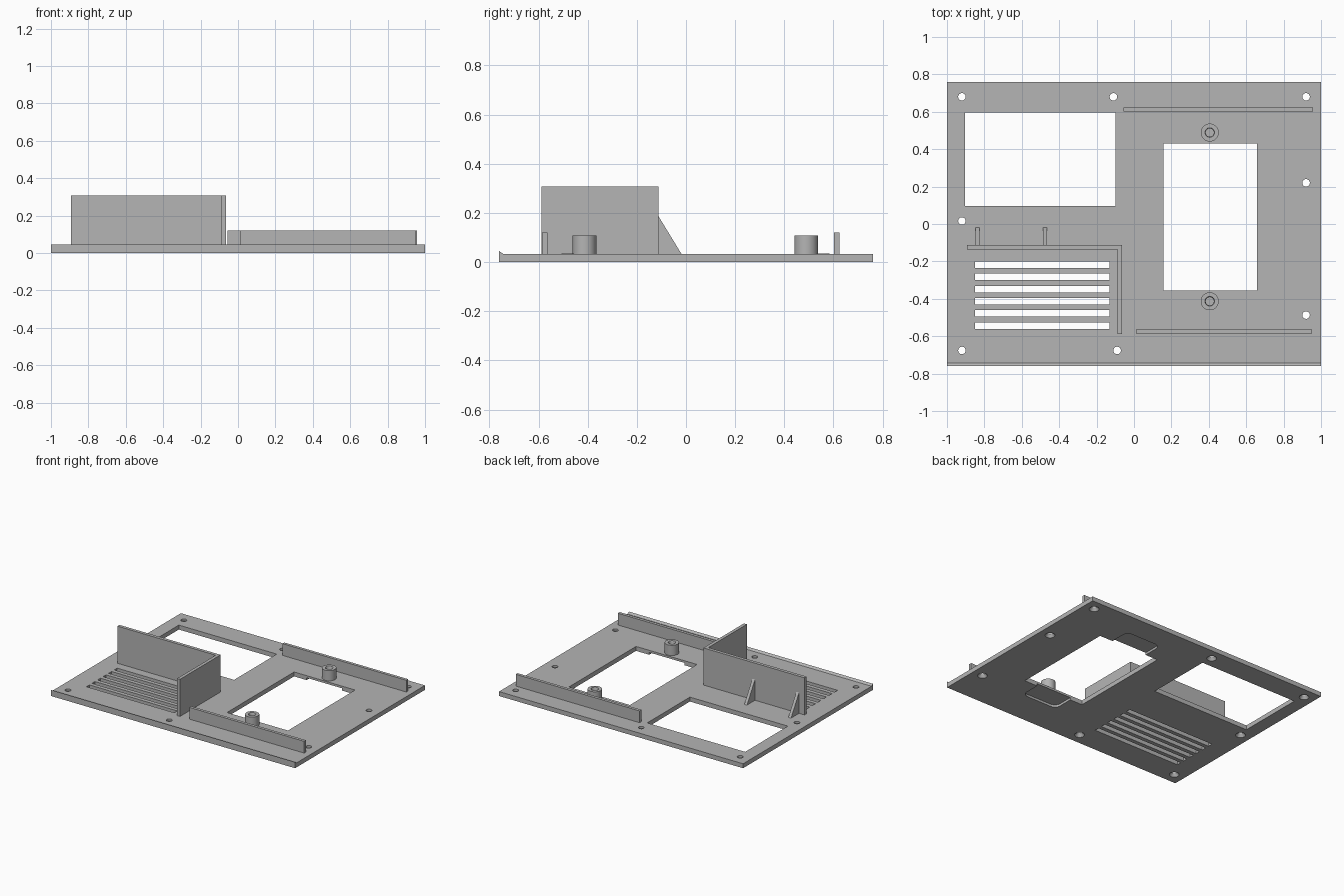
import bpy, bmesh, math
from mathutils import Vector

if "Cube" in bpy.data.objects:
    bpy.data.objects.remove(bpy.data.objects["Cube"])

grey = bpy.data.materials.new("plain grey")
grey.use_nodes = True
grey.diffuse_color = (0.46, 0.46, 0.46, 1)
grey.node_tree.nodes["Principled BSDF"].inputs["Base Color"].default_value = grey.diffuse_color

T = 0.033  # plate thickness
SINK = 0.002  # overlap of raised parts into the plate


def make(name, bm):
    bmesh.ops.recalc_face_normals(bm, faces=bm.faces)
    mesh = bpy.data.meshes.new(name)
    bm.to_mesh(mesh)
    bm.free()
    mesh.materials.append(grey)
    ob = bpy.data.objects.new(name, mesh)
    bpy.context.collection.objects.link(ob)
    return ob


def prism(name, points, offset):
    """Extrude a planar outline along an offset."""
    bm = bmesh.new()
    face = bm.faces.new([bm.verts.new(p) for p in points])
    out = bmesh.ops.extrude_face_region(bm, geom=[face])
    verts = [v for v in out["geom"] if isinstance(v, bmesh.types.BMVert)]
    bmesh.ops.translate(bm, verts=verts, vec=Vector(offset))
    return make(name, bm)


def box(name, x0, x1, y0, y1, z0, z1):
    return prism(name, [(x0, y0, z0), (x1, y0, z0), (x1, y1, z0), (x0, y1, z0)], (0, 0, z1 - z0))


def lathe(name, x, y, z0, z1, r0, r1, segments=32):
    bm = bmesh.new()
    bmesh.ops.create_cone(bm, cap_ends=True, segments=segments, radius1=r0, radius2=r1, depth=z1 - z0)
    bmesh.ops.translate(bm, verts=bm.verts, vec=(x, y, (z0 + z1) / 2))
    return make(name, bm)


def activate(ob):
    bpy.ops.object.select_all(action="DESELECT")
    ob.select_set(True)
    bpy.context.view_layer.objects.active = ob


def cut(target, cutter):
    cutter.hide_render = True
    mod = target.modifiers.new("cut", "BOOLEAN")
    mod.operation = "DIFFERENCE"
    mod.solver = "EXACT"
    mod.object = cutter
    activate(target)
    bpy.ops.object.modifier_apply(modifier=mod.name)
    bpy.data.objects.remove(cutter)


def smooth(ob):
    activate(ob)
    bpy.ops.object.shade_smooth_by_angle(angle=math.radians(30))


# Base plate with two windows
plate = box("base_plate", -1, 1, -0.76, 0.76, 0, T)
cut(plate, box("window_cutter", -0.903, -0.1, 0.097, 0.597, -0.1, 0.1))
cut(plate, box("window_cutter", 0.158, 0.658, -0.355, 0.431, -0.1, 0.1))

# Vent slots
for i in range(6):
    y = -0.218 - i * 0.065
    cut(plate, box("slot_cutter", -0.85, -0.13, y - 0.0175, y + 0.0175, -0.1, 0.1))

# Screw holes, countersunk from below
for x, y in [(-0.92, 0.68), (-0.11, 0.68), (0.92, 0.68), (0.92, 0.22),
             (0.92, -0.487), (-0.09, -0.676), (-0.92, -0.676), (-0.92, 0.016)]:
    cut(plate, lathe("hole_cutter", x, y, -0.1, 0.1, 0.02, 0.02))
    cut(plate, lathe("countersink_cutter", x, y, -0.005, 0.02, 0.037, 0.02))

# Rounded pockets under both ends of the tall window
CX, MID, HALF, R = 0.405, 0.038, 0.145, 0.045
for side in (1, -1):
    end = 0.545
    pts = [(CX - HALF, MID + side * 0.36, -0.05), (CX + HALF, MID + side * 0.36, -0.05)]
    for cx, start in ((CX + HALF - R, 0), (CX - HALF + R, 90)):
        for k in range(7):
            a = math.radians(start + k * 15)
            pts.append((cx + R * math.cos(a), MID + side * (end - R + R * math.sin(a)), -0.05))
    cut(plate, prism("pocket_cutter", pts, (0, 0, 0.067)))
smooth(plate)

# Bevelled lip along the front edge
prism("front_lip", [(-1, -0.76, T - SINK), (-1, -0.743, T - SINK), (-1, -0.743, T), (-1, -0.76, 0.045)], (2, 0, 0))

# Corner shield made of two walls
Z0 = T - SINK
prism("corner_shield", [(-0.893, -0.112, Z0), (-0.064, -0.112, Z0), (-0.064, -0.587, Z0),
                        (-0.088, -0.587, Z0), (-0.088, -0.136, Z0), (-0.893, -0.136, Z0)],
      (0, 0, 0.308 - Z0))

# Triangular braces behind the shield
for name, x in (("outer_brace", -0.848), ("inner_brace", -0.487)):
    prism(name, [(x, -0.114, Z0), (x, -0.017, Z0), (x, -0.114, 0.19)], (0.022, 0, 0))

# Low guide rails
box("back_rail", -0.057, 0.958, 0.602, 0.624, Z0, 0.12)
box("front_rail", 0.011, 0.953, -0.586, -0.564, Z0, 0.12)

# Hollow mounting posts with a flush round mark beside each
for name, side in (("back", 1), ("front", -1)):
    y = MID + side * 0.451
    post = lathe(name + "_post", CX, y, Z0, 0.109, 0.048, 0.048, 48)
    cut(post, lathe("bore_cutter", CX, y, 0.04, 0.2, 0.022, 0.022))
    cut(post, lathe("rim_cutter", CX, y, 0.1, 0.12, 0.022, 0.03))
    smooth(post)
    lathe(name + "_round_mark", CX, MID + side * 0.517, Z0, T + 0.001, 0.028, 0.028)
